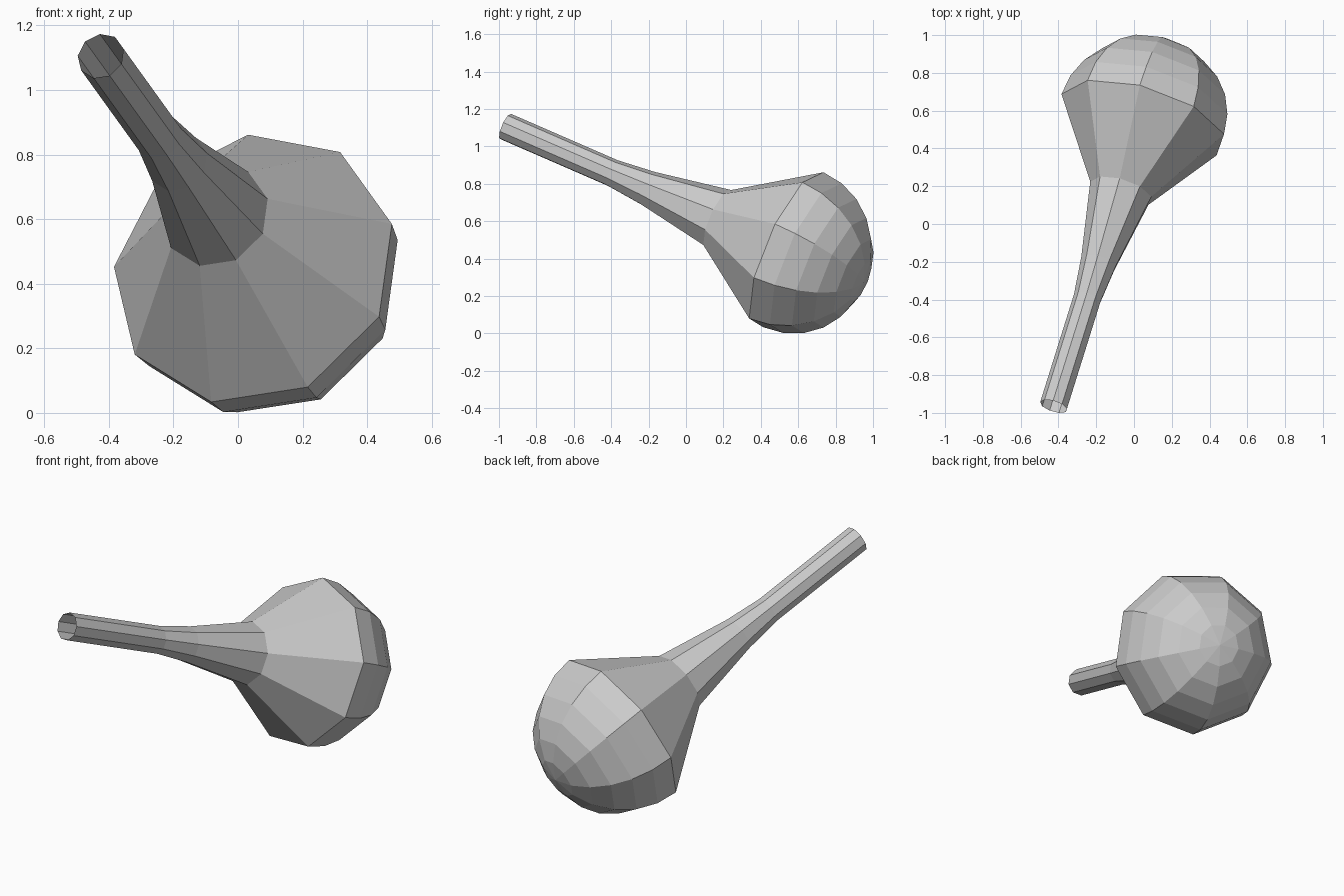
import bpy, bmesh
from math import sin, cos, pi, radians
from mathutils import Vector, Matrix

if "Cube" in bpy.data.objects:
    bpy.data.objects.remove(bpy.data.objects["Cube"])

SIDES = 9
BULB_R = 0.455
BULB_T = 1.718          # distance from open tip to the widest ring

# Placement: open tip, direction of the long axis, direction of first corner
tip = Vector((-0.425, -0.965, 1.105))
axis = Vector((0.276, 0.881, -0.383)).normalized()
u = Vector((-0.04, 0.409, 0.911))
u = (u - axis * u.dot(axis)).normalized()
w = axis.cross(u)

# Profile (distance along axis, radius): stem, flared neck, shoulder
profile = [(0, 0.075), (0.647, 0.075), (0.862, 0.097), (1.29, 0.171),
           (BULB_T, BULB_R)]
# Rounded end of the bulb
for deg in range(15, 90, 15):
    p = radians(deg)
    profile.append((BULB_T + BULB_R * sin(p), BULB_R * cos(p)))

bm = bmesh.new()
rings = []
for t, r in profile:
    rings.append([bm.verts.new(tip + axis * t + u * (r * cos(2 * pi * i / SIDES))
                               + w * (r * sin(2 * pi * i / SIDES)))
                  for i in range(SIDES)])
pole = bm.verts.new(tip + axis * (BULB_T + BULB_R))

# Skin the rings; the stem end stays open
for a, b in zip(rings, rings[1:]):
    for i in range(SIDES):
        j = (i + 1) % SIDES
        bm.faces.new((a[i], a[j], b[j], b[i]))
for i in range(SIDES):
    bm.faces.new((rings[-1][i], rings[-1][(i + 1) % SIDES], pole))

mesh = bpy.data.meshes.new("bulb_with_stem")
bm.to_mesh(mesh)
bm.free()
obj = bpy.data.objects.new("bulb_with_stem", mesh)
bpy.context.collection.objects.link(obj)
